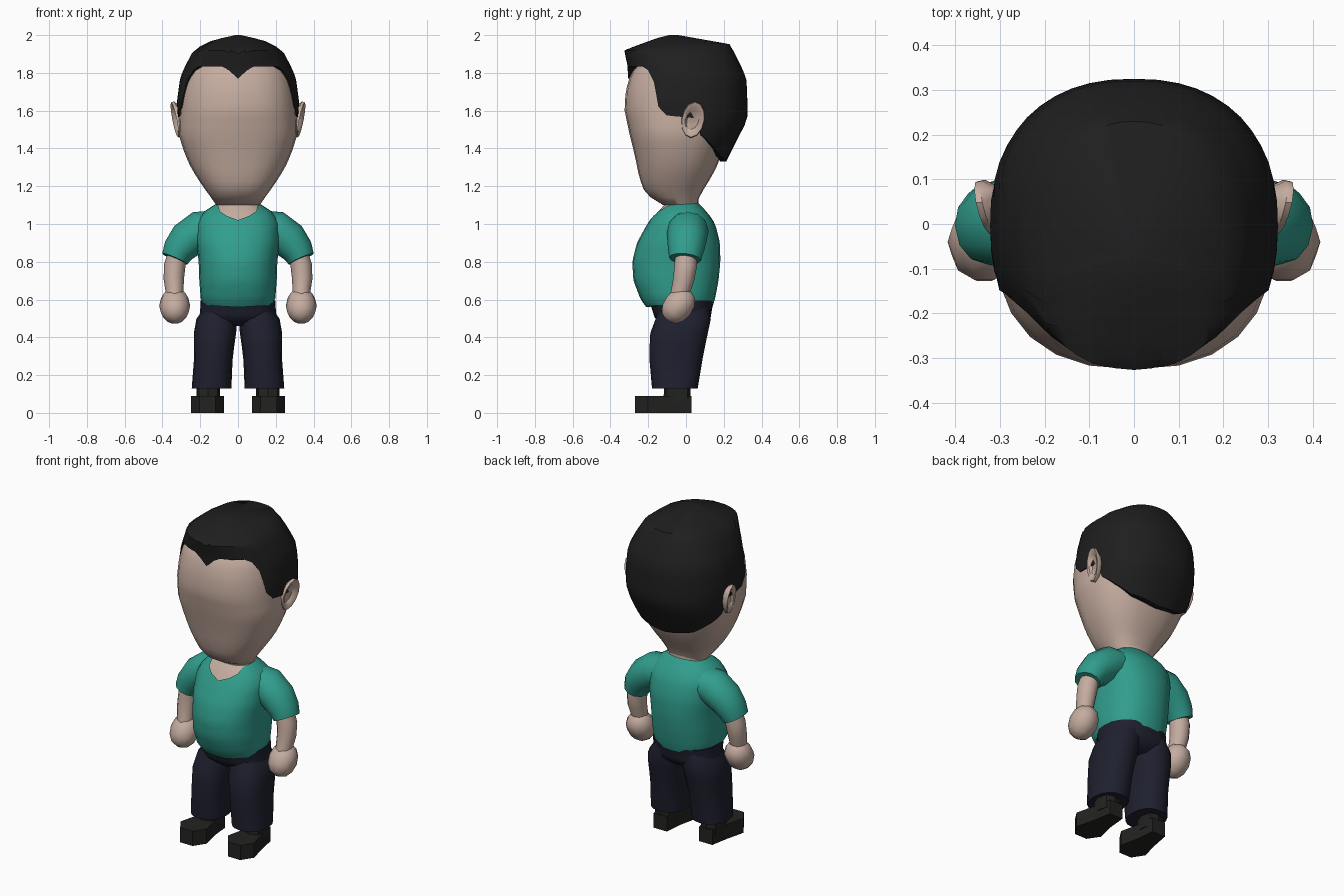
import bpy, bmesh, math
from mathutils import Vector

if "Cube" in bpy.data.objects:
    bpy.data.objects.remove(bpy.data.objects["Cube"])


def material(name, rgb):
    m = bpy.data.materials.new(name)
    m.diffuse_color = (*rgb, 1)
    m.use_nodes = True
    m.node_tree.nodes["Principled BSDF"].inputs["Base Color"].default_value = m.diffuse_color
    return m


SKIN = material("skin", (0.56, 0.415, 0.35))
TEAL = material("teal_cloth", (0.03, 0.34, 0.265))
NAVY = material("navy_cloth", (0.0135, 0.0145, 0.028))
HAIR = material("black_hair", (0.0135, 0.0135, 0.0135))
SHOE = material("black_leather", (0.016, 0.0165, 0.015))


def lerp_table(table, t):
    """Linear lookup in rows of (key, values...)."""
    if t <= table[0][0]:
        return table[0][1:]
    for a, b in zip(table, table[1:]):
        if t <= b[0]:
            k = (t - a[0]) / (b[0] - a[0])
            return [p + (q - p) * k for p, q in zip(a[1:], b[1:])]
    return table[-1][1:]


def loft(name, rings, mat, caps=(True, True), mirror=False, angle=45):
    """Skin a list of equally long closed rings of points."""
    bm = bmesh.new()
    rows = [[bm.verts.new(p) for p in ring] for ring in rings]
    n = len(rows[0])
    for a, b in zip(rows, rows[1:]):
        for i in range(n):
            j = (i + 1) % n
            bm.faces.new((a[i], a[j], b[j], b[i]))
    if caps[0]:
        bm.faces.new(rows[0][::-1])
    if caps[1]:
        bm.faces.new(rows[-1])
    bmesh.ops.recalc_face_normals(bm, faces=bm.faces)
    mesh = bpy.data.meshes.new(name)
    bm.to_mesh(mesh)
    bm.free()
    mesh.materials.append(mat)
    ob = bpy.data.objects.new(name, mesh)
    bpy.context.collection.objects.link(ob)
    bpy.ops.object.select_all(action='DESELECT')
    ob.select_set(True)
    bpy.context.view_layer.objects.active = ob
    bpy.ops.object.shade_smooth_by_angle(angle=math.radians(angle))
    if mirror:
        ob.modifiers.new("mirror", 'MIRROR').use_mirror_merge = False
    return ob


def shell(name, profile, mat, lo, hi, cols=24, rows=10, power=2.3, lip=0, **kw):
    """Rounded body from rows (z, half width, y front, y back, centre x).
    lo and hi are rim heights by angle from the front, in degrees."""
    rings = []
    for r in range(rows + 1):
        ring = []
        for c in range(cols):
            deg = 360 * c / cols
            side = min(deg, 360 - deg)
            z0, z1 = lerp_table(lo, side)[0], lerp_table(hi, side)[0]
            z = z0 + (z1 - z0) * r / rows
            w, yf, yb, cx = lerp_table(profile, z)
            s, k = math.sin(math.radians(deg)), math.cos(math.radians(deg))
            s = math.copysign(abs(s) ** (2 / power), s)
            k = math.copysign(abs(k) ** (2 / power), k)
            ring.append(Vector((cx + w * s, (yf + yb) / 2 - (yb - yf) / 2 * k, z)))
        rings.append(ring)
    if lip:  # turn the lower rim inward
        rings.insert(0, [Vector((p.x * lip, p.y * lip, p.z)) for p in rings[0]])
    return loft(name, rings, mat, **kw)


def level(z):
    return [(0, z), (180, z)]


def tube(name, path, mat, n=12, **kw):
    """Tube along points (x, y, z, radius, depth radius)."""
    pts = [Vector(p[:3]) for p in path]
    rings = []
    for i, p in enumerate(path):
        t = (pts[min(i + 1, len(pts) - 1)] - pts[max(i - 1, 0)]).normalized()
        side = Vector((0, 1, 0))
        side = (side - t * side.dot(t)).normalized()
        up = t.cross(side)
        rings.append([pts[i] + up * p[3] * math.cos(a) + side * p[4] * math.sin(a)
                      for a in (2 * math.pi * k / n for k in range(n))])
    return loft(name, rings, mat, mirror=True, **kw)


# Head, narrow at the chin
shell("head", [
    (1.10, .115, -.12, .055, 0), (1.13, .135, -.175, .065, 0), (1.17, .165, -.22, .085, 0),
    (1.25, .22, -.248, .135, 0), (1.32, .26, -.262, .17, 0), (1.40, .292, -.28, .20, 0),
    (1.48, .315, -.30, .225, 0), (1.60, .31, -.325, .25, 0), (1.70, .30, -.32, .25, 0),
    (1.80, .275, -.292, .235, 0), (1.85, .24, -.25, .20, 0)],
    SKIN, level(1.10), level(1.85), rows=18, power=2.4)

# Hair cap with widow's peak, sideburns and a low nape
shell("hair", [
    (1.33, .26, -.27, .212, 0), (1.45, .31, -.295, .272, 0), (1.55, .318, -.325, .325, 0),
    (1.65, .323, -.335, .325, 0), (1.77, .307, -.308, .32, 0), (1.83, .283, -.308, .295, 0),
    (1.92, .235, -.327, .25, 0), (1.96, .165, -.22, .225, 0), (1.985, .10, -.15, .18, 0),
    (2.0, .015, -.09, -.04, 0)],
    HAIR,
    [(0, 1.77), (7.5, 1.815), (15, 1.835), (45, 1.835), (52.5, 1.815), (60, 1.75),
     (67.5, 1.62), (75, 1.575), (97.5, 1.56), (105, 1.47), (120, 1.42), (142, 1.36), (180, 1.33)],
    level(2.0), cols=48, rows=14, lip=.86)

# Ears: flared discs with a hollow centre
ear = []
for x, scale in ((.285, .65), (.325, 1), (.34, .95), (.335, .68), (.318, .5)):
    ring = []
    for k in range(12):
        a = 2 * math.pi * k / 12
        dy, dz = .062 * scale * math.cos(a), .097 * scale * math.sin(a)
        dy += dz * .12
        ring.append((x + dy * .2 + dz * .17 - .004, .037 + dy, 1.552 + dz))
    ear.append(ring)
loft("ears", ear, SKIN, mirror=True)

# Neck and upper chest, visible in the V of the collar
shell("neck", [
    (.95, .20, -.22, .15, 0), (1.0, .208, -.194, .143, 0), (1.06, .178, -.153, .103, 0),
    (1.10, .113, -.115, .065, 0), (1.15, .12, -.12, .065, 0)],
    SKIN, level(.95), level(1.15), rows=12)

# Shirt body, open at the collar
shell("shirt", [
    (.56, .178, -.21, .14, 0), (.60, .197, -.24, .153, 0), (.70, .205, -.278, .172, 0),
    (.80, .208, -.285, .182, 0), (.90, .22, -.26, .18, 0), (1.0, .22, -.205, .155, 0),
    (1.06, .19, -.165, .115, 0), (1.10, .125, -.125, .075, 0), (1.115, .11, -.11, .06, 0)],
    TEAL, [(0, .56), (90, .575), (180, .575)], [(0, 1.02), (50, 1.1), (180, 1.112)],
    rows=16, lip=.9, caps=(False, False))

# Sleeves, forearms and round hands
tube("sleeves", [
    (.10, .01, .985, .09, .10), (.20, .01, .965, .105, .11), (.27, .005, .915, .10, .105),
    (.315, 0, .86, .085, .095), (.335, -.005, .815, .072, .085)], TEAL)
tube("forearms", [
    (.315, 0, .86, .05, .055), (.335, -.002, .78, .057, .06), (.34, -.012, .71, .054, .056),
    (.336, -.03, .64, .047, .05), (.335, -.045, .58, .045, .05)], SKIN)
tube("hands", [
    (.335, -.04 - .06 * h, .567 - .078 * h,
     .012 + .07 * math.sqrt(1 - h * h), .012 + .07 * math.sqrt(1 - h * h))
    for h in (-1, -.85, -.5, 0, .5, .85, 1)], SKIN, n=10)

# Trousers: hips and two straight legs
shell("trouser_hips", [
    (.46, .09, -.11, .08, 0), (.50, .205, -.165, .13, 0), (.55, .20, -.18, .138, 0),
    (.595, .198, -.195, .148, 0)], NAVY, level(.46), level(.595), rows=6)
shell("trouser_legs", [
    (.13, .105, -.18, .062, .14), (.30, .102, -.195, .09, .13), (.42, .112, -.19, .115, .122),
    (.50, .108, -.16, .132, .112), (.57, .08, -.14, .12, .09)],
    NAVY, level(.13), level(.57), cols=16, rows=6, mirror=True)

# Shoes: angular soles with wide toes, and ankle collars
sole = [(.11, .03), (.20, .03), (.22, -.08), (.25, -.20), (.205, -.27),
        (.12, -.27), (.073, -.20), (.10, -.08)]
loft("shoes", [[(x, y, z) for x, y in sole] for z in (0, .09)], SHOE, mirror=True, angle=30)
shell("shoe_collars", [(.05, .062, -.12, .026, .158), (.16, .062, -.115, .022, .158)],
      SHOE, level(.05), level(.16), cols=8, rows=1, power=2.8, mirror=True, angle=30)
